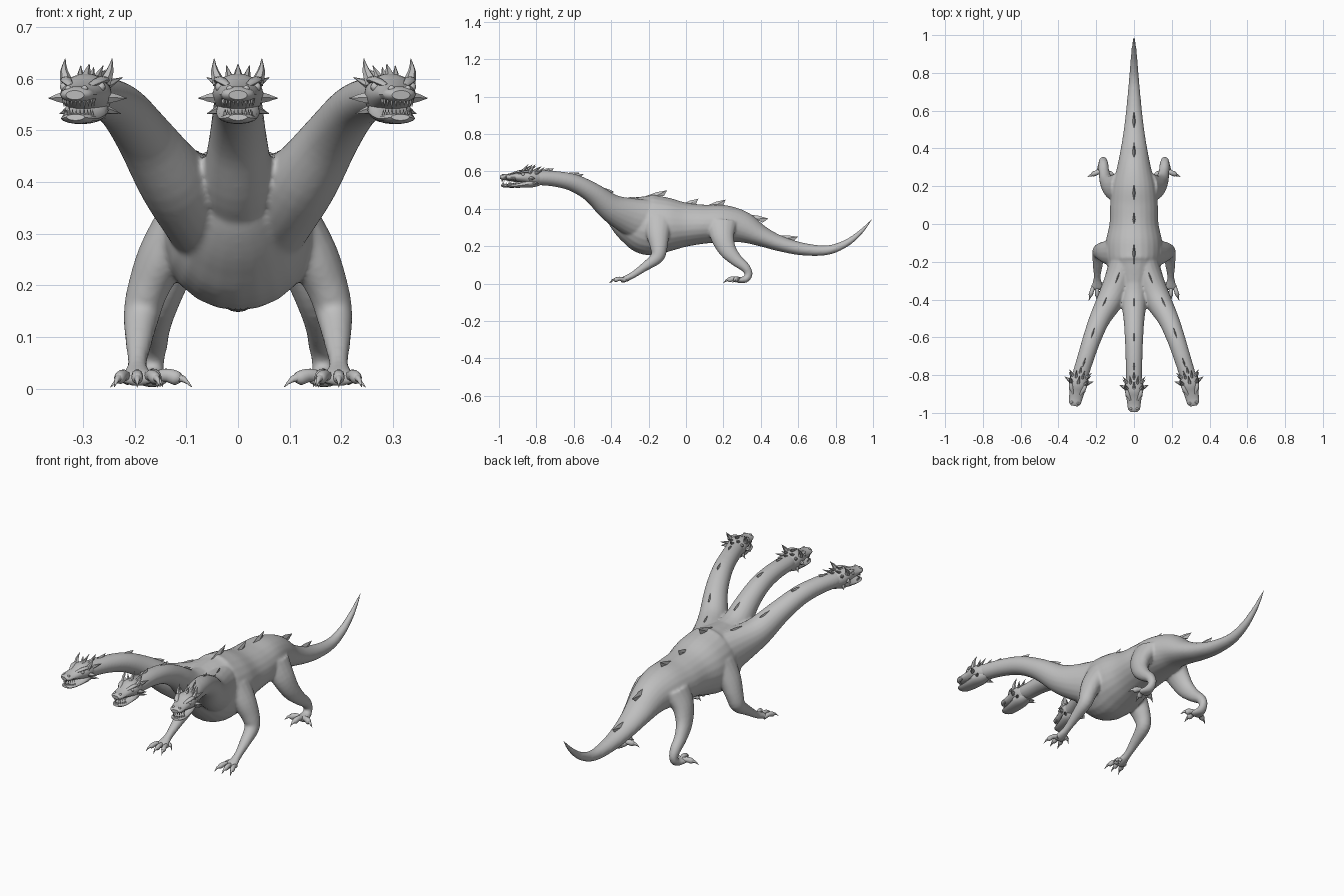
import bpy, bmesh, math
from mathutils import Vector, Matrix

if "Cube" in bpy.data.objects:
    bpy.data.objects.remove(bpy.data.objects["Cube"])

grey = bpy.data.materials.new("stone grey")
grey.use_nodes = True
grey.diffuse_color = (0.52, 0.52, 0.52, 1)
grey.node_tree.nodes["Principled BSDF"].inputs["Base Color"].default_value = grey.diffuse_color


def finish(bm, name, angle=40):
    bmesh.ops.recalc_face_normals(bm, faces=bm.faces)
    me = bpy.data.meshes.new(name)
    bm.to_mesh(me)
    bm.free()
    me.materials.append(grey)
    ob = bpy.data.objects.new(name, me)
    bpy.context.collection.objects.link(ob)
    bpy.ops.object.select_all(action='DESELECT')
    ob.select_set(True)
    bpy.context.view_layer.objects.active = ob
    bpy.ops.object.shade_smooth_by_angle(angle=math.radians(angle))
    return ob


def spline(pts, steps):
    """Catmull-Rom through (x, y, z, half width, half height)."""
    p = [pts[0]] + list(pts) + [pts[-1]]
    out = []
    for i in range(1, len(p) - 2):
        for s in range(steps):
            t = s / steps
            out.append([0.5 * (2 * b + (c - a) * t + (2 * a - 5 * b + 4 * c - d) * t * t
                               + (3 * b - a - 3 * c + d) * t ** 3)
                        for a, b, c, d in zip(p[i - 1], p[i], p[i + 1], p[i + 2])])
    return out + [list(pts[-1])]


def loft(bm, pts, sides=16, steps=4, taper=0.0):
    """Closed tube; returns its frames (centre, forward, side, up, height)."""
    rows = spline(pts, steps)
    mid = [Vector(r[:3]) for r in rows]
    whole = (mid[-1] - mid[0]).normalized()
    ref = Vector((0, 1, 0)) if abs(whole.x) > 0.9 else Vector((1, 0, 0))
    rings, frames = [], []
    for i, r in enumerate(rows):
        fwd = (mid[min(i + 1, len(mid) - 1)] - mid[max(i - 1, 0)]).normalized()
        side = (ref - fwd * ref.dot(fwd)).normalized()
        up = fwd.cross(side)
        ring = []
        for k in range(sides):
            a = 2 * math.pi * k / sides
            wide = max(r[3], 0.0008) * math.cos(a) * (1 + taper * math.sin(a))
            ring.append(bm.verts.new(mid[i] + side * wide + up * max(r[4], 0.0008) * math.sin(a)))
        rings.append(ring)
        frames.append((mid[i], fwd, side, up, r[4]))
    for a, b in zip(rings, rings[1:]):
        for k in range(sides):
            n = (k + 1) % sides
            bm.faces.new((a[k], a[n], b[n], b[k]))
    bm.faces.new(rings[0])
    bm.faces.new(rings[-1])
    return frames


def spike(bm, base, tip, r, bend=(0, 0, 0), sides=6):
    b, t = Vector(base), Vector(tip)
    m = (b + t) / 2 + Vector(bend)
    loft(bm, [(*b, r, r), (*m, r * 0.6, r * 0.6), (*t, 0, 0)], sides, 2)


def fin(bm, frames, y, length, height):
    """Thin swept-back plate standing on top of a tube."""
    c, fwd, side, up, h = min(frames, key=lambda f: abs(f[0].y - y))
    top = c + up * (h - 0.006)
    low = [bm.verts.new(top + fwd * f * length + side * s * length)
           for f, s in ((0.55, 0), (0, 0.1), (-0.45, 0), (0, -0.1))]
    crest = bm.verts.new(top + up * height * 0.75 - fwd * length * 0.05)
    tip = bm.verts.new(top + up * (height + 0.003) - fwd * length * 0.62)
    for f in ((low[0], low[1], crest), (low[1], low[2], tip), (low[1], tip, crest),
              (low[0], crest, low[3]), (low[3], tip, low[2]), (low[3], crest, tip),
              (low[3], low[2], low[1], low[0])):
        bm.faces.new(f)


# Torso and tail: y, z, half width, half height
trunk = [(.995, .345, .004, .004), (.93, .272, .013, .013), (.85, .212, .02, .02),
         (.75, .178, .028, .026), (.62, .185, .04, .034), (.5, .215, .054, .042),
         (.4, .255, .07, .056), (.3, .302, .09, .085), (.2, .32, .115, .1),
         (.1, .318, .126, .104), (0, .315, .13, .118), (-.1, .315, .15, .146),
         (-.2, .315, .146, .163), (-.28, .34, .122, .135), (-.36, .375, .08, .09),
         (-.4, .395, .05, .05)]
# Neck: y, z, half width, half height, sideways offset for the outer necks
neck = [(-.2, .33, .08, .12, .05), (-.3, .36, .078, .1, .08), (-.4, .405, .07, .075, .125),
        (-.5, .485, .056, .055, .18), (-.6, .538, .049, .047, .22), (-.7, .56, .045, .042, .253),
        (-.8, .566, .043, .039, .284), (-.84, .566, .04, .036, .292)]
front_leg = [(.1, -.15, .34, .05, .08), (.145, -.15, .26, .048, .062), (.175, -.145, .19, .04, .046),
             (.187, -.155, .14, .035, .036), (.192, -.22, .09, .026, .024),
             (.195, -.285, .045, .019, .018), (.195, -.335, .021, .033, .016), (.195, -.35, .016, .03, .01)]
hind_leg = [(.08, .19, .32, .05, .085), (.12, .195, .25, .045, .064), (.145, .222, .18, .036, .048),
            (.158, .27, .125, .029, .034), (.162, .318, .085, .026, .026), (.164, .335, .05, .021, .021),
            (.166, .318, .023, .024, .019), (.167, .28, .018, .034, .015), (.167, .265, .015, .028, .01)]

bm, fins = bmesh.new(), bmesh.new()
back = loft(bm, [(0, *p) for p in trunk], 24, 5, -0.06)
for y, length, height in ((.53, .1, .026), (.33, .1, .03), (.16, .09, .028), (.02, .08, .026), (-.17, .1, .028)):
    fin(fins, back, y, length, height)
for s in (-1, 0, 1):
    frames = loft(bm, [(s * p[4], *p[:4]) for p in neck], 20, 5)
    for y in ((-.46, -.62, -.77) if s == 0 else (-.32, -.46, -.6, -.74)):
        fin(fins, frames, y, .055, .018)
for s in (-1, 1):
    for leg in (front_leg, hind_leg):
        loft(bm, [(s * p[0], *p[1:]) for p in leg], 16, 4)

# Blend torso, necks and legs into one skin
body = finish(bm, "body")
fuse = body.modifiers.new("fuse", 'REMESH')
fuse.mode, fuse.voxel_size, fuse.use_smooth_shade = 'VOXEL', 0.006, True
soft = body.modifiers.new("soften", 'SMOOTH')
soft.factor, soft.iterations = 0.5, 8
for name in ("fuse", "soften"):
    bpy.ops.object.modifier_apply(modifier=name)
bpy.ops.object.shade_smooth()
finish(fins, "back_fins", 25)


# Toes and claws
def toe(toes, claws, s, root, deg, reach, r):
    a = math.radians(deg)
    d = Vector((s * math.sin(a), -math.cos(a), 0))
    o = Vector((s * root[0], root[1], 0))
    at = lambda t, z: o + d * reach * t + Vector((0, 0, z))
    loft(toes, [(*at(0, .018), r, r), (*at(.35, .026), r, r), (*at(.62, .02), r, r * 1.1),
                (*at(.72, .016), r * .5, r * .5)], 10, 3)
    spike(claws, at(.6, .021), at(1, .003), r * .8, (0, 0, .006), 8)


toes, claws = bmesh.new(), bmesh.new()
for s in (-1, 1):
    for deg, dx in ((-18, -.018), (0, 0), (18, .018)):
        toe(toes, claws, s, (.195 + dx, -.325), deg, .085, .011)
    toe(toes, claws, s, (.18, -.31), -60, .04, .008)
    for deg in (-66, -8, 66):
        toe(toes, claws, s, (.168, .285), deg, .086, .013)
finish(toes, "toes", 50)
finish(claws, "claws", 50)

# Heads, built at the origin facing -y and placed on each neck
skull = [(.025, .565, .034, .034), (-.015, .566, .047, .042), (-.05, .572, .049, .038),
         (-.085, .57, .041, .028), (-.125, .569, .035, .018), (-.15, .569, .031, .015),
         (-.165, .568, .018, .009)]
jaw = [(.01, .55, .03, .028), (-.03, .538, .042, .025), (-.07, .528, .04, .016),
       (-.11, .523, .036, .011), (-.14, .523, .031, .01), (-.158, .525, .018, .006)]


def build_head(name, place, turn):
    bm, horns, teeth = bmesh.new(), bmesh.new(), bmesh.new()
    loft(bm, [(0, *p) for p in skull], 14, 3)
    loft(bm, [(0, *p) for p in jaw], 14, 3, .1)
    for s in (-1, 1):
        # brow, eye and nostril
        loft(bm, [(s * .042, -.03, .596, .006, .006), (s * .034, -.07, .597, .011, .007),
                  (s * .018, -.105, .586, .005, .004)], 8, 3)
        bmesh.ops.create_uvsphere(bm, u_segments=10, v_segments=6, radius=.009,
                                  matrix=Matrix.Translation((s * .036, -.078, .584)))
        bmesh.ops.create_uvsphere(bm, u_segments=8, v_segments=5, radius=.007,
                                  matrix=Matrix.Translation((s * .016, -.148, .58)))
        # crown horns, cheek spikes and small nape spikes
        spike(horns, (s * .036, -.045, .59), (s * .046, -.012, .638), .013, (s * .004, -.004, 0))
        spike(horns, (s * .04, -.04, .563), (s * .077, -.022, .562), .013)
        spike(horns, (s * .035, -.02, .54), (s * .06, .006, .532), .009)
        spike(horns, (s * .035, -.01, .588), (s * .06, .022, .602), .009)
        spike(horns, (s * .016, -.015, .6), (s * .022, .025, .625), .008)
    spike(horns, (0, -.045, .602), (0, -.005, .628), .01)
    spike(horns, (0, .01, .596), (0, .045, .622), .009)
    # tooth rows along both lips
    for i in range(-5, 6):
        a = i * .28
        x, y = .03 * math.sin(a), -.115 - .04 * math.cos(a)
        long = .014 if abs(i) == 2 else .009
        spike(teeth, (x, y, .561), (x, y, .555 - long), .0035, sides=5)
        spike(teeth, (x * .9, y + .004, .528), (x * .9, y + .004, .531 + long), .0032, sides=5)
    m = Matrix.Translation(place) @ Matrix.Rotation(turn, 4, 'Z')
    for part, mesh in (("head", bm), ("horns", horns), ("teeth", teeth)):
        mesh.transform(m)
        finish(mesh, name + "_" + part, 45)


build_head("middle", (0, -.83, 0), 0)
build_head("left", (.287, -.8, 0), math.radians(10))
build_head("right", (-.287, -.8, 0), math.radians(-10))
